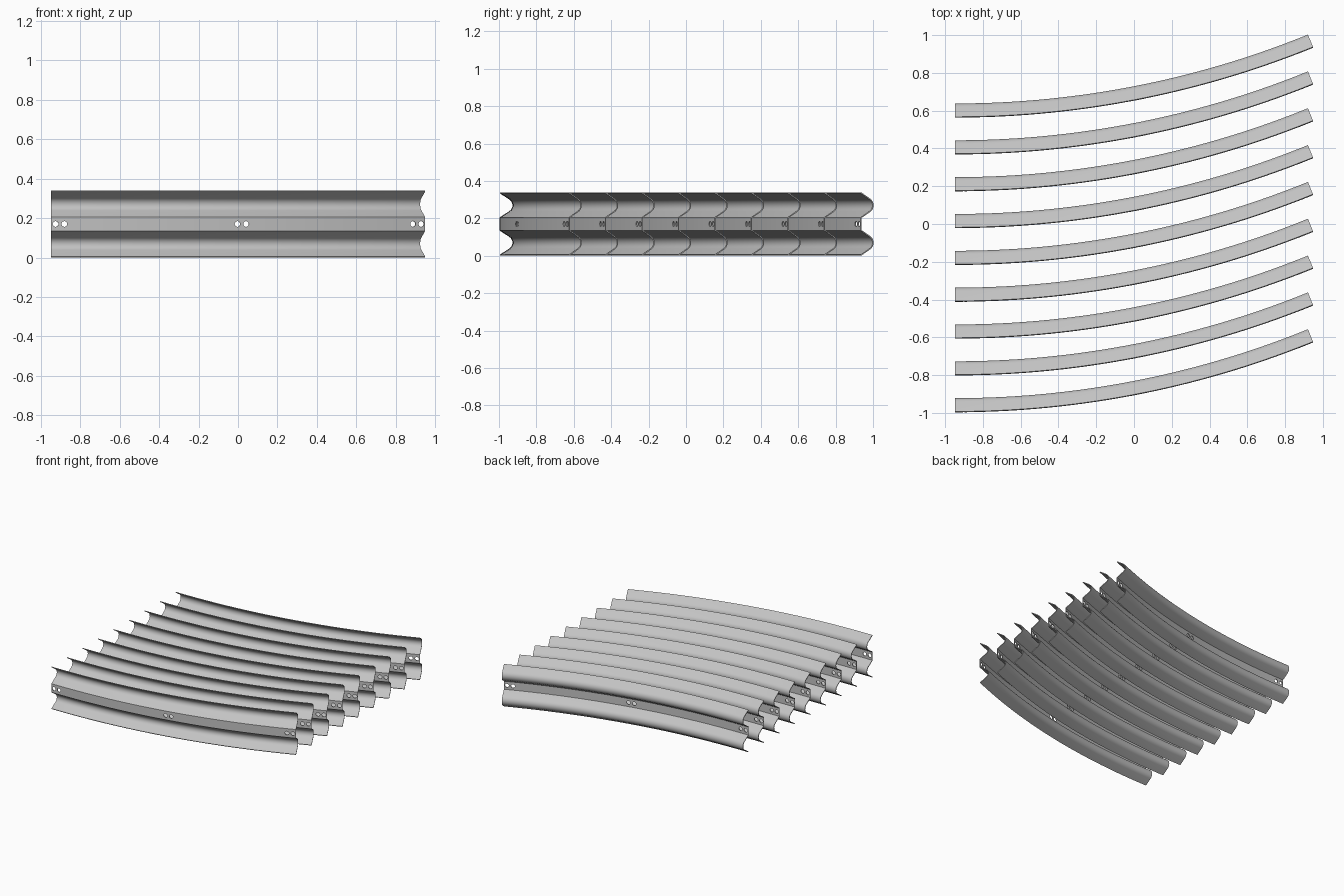
import bpy, bmesh, math

if "Cube" in bpy.data.objects:
    bpy.data.objects.remove(bpy.data.objects["Cube"])

R = 5.04                     # radius of the front face of every rail
LENGTH = 1.944               # arc length of a rail
SHEET = 0.006                # metal thickness
COUNT, SPACING = 9, 0.195
MID_Z, WEB, WAVE = 0.17, 0.0325, 0.0675   # centre height, half web, half wave
DEPTH = 0.072                # depth of the wave's sheet centre
HOLE_R, CELL = 0.0145, 0.0445

steel = bpy.data.materials.new("galvanised grey")
steel.diffuse_color = (0.54, 0.54, 0.54, 1)
steel.use_nodes = True
steel.node_tree.nodes["Principled BSDF"].inputs["Base Color"].default_value = steel.diffuse_color


def wave(centre_z):
    """One rounded wave of the section, listed top to bottom as (depth, z)."""
    a = math.radians(33)
    half = WAVE - 0.001
    depth = DEPTH - SHEET / 2
    c = (depth - half * math.cos(a)) / (1 - math.sin(a))
    r = depth - c
    pts = [(0, centre_z + half)]
    for i in range(11):
        t = (math.pi / 2 - a) * (1 - i / 5)
        pts.append((c + r * math.cos(t), centre_z + r * math.sin(t)))
    return pts + [(0, centre_z - half)]


upper = wave(MID_Z + WEB + WAVE)
section = upper + wave(MID_Z - WEB - WAVE)
web_row = len(upper) - 1     # flat web between the two waves

# Stations along the rail: pairs of bolt-hole cells at both ends and the middle
holes = [0, CELL, LENGTH / 2 - CELL, LENGTH / 2, LENGTH - 2 * CELL, LENGTH - CELL]
stations = [0, CELL, 2 * CELL]
for a, b in ((2 * CELL, LENGTH / 2 - CELL), (LENGTH / 2 + CELL, LENGTH - 2 * CELL)):
    stations += [a + (b - a) * i / 14 for i in range(1, 15)]
    if b < LENGTH / 2:
        stations += [LENGTH / 2, LENGTH / 2 + CELL]
stations += [LENGTH - CELL, LENGTH]


def bend(s, depth, z):
    """Wrap a point of the straight rail onto the curve."""
    r, t = R - depth - SHEET / 2, s / R
    return (-0.947 + r * math.sin(t), R - r * math.cos(t), z)


bm = bmesh.new()
grid = [[bm.verts.new(bend(s, d, z)) for d, z in section] for s in stations]
for i in range(len(stations) - 1):
    for j in range(len(section) - 1):
        quad = [grid[i][j], grid[i][j + 1], grid[i + 1][j + 1], grid[i + 1][j]]
        s0 = stations[i]
        if j == web_row and any(abs(s0 - h) < 1e-5 for h in holes):
            # Bolt hole: a ring of faces between the cell and a circle
            mid = (s0 + stations[i + 1]) / 2
            ring = []
            for k in range(16):
                t = math.radians(135 + 22.5 * k)
                ring.append(bm.verts.new(bend(mid + HOLE_R * math.cos(t), 0,
                                              MID_Z + HOLE_R * math.sin(t))))
            for q in range(4):
                arc = [ring[(4 * q + k) % 16] for k in range(4, -1, -1)]
                bm.faces.new([quad[q], quad[(q + 1) % 4]] + arc)
        else:
            bm.faces.new(quad)
bmesh.ops.recalc_face_normals(bm, faces=bm.faces)
mesh = bpy.data.meshes.new("guard_rail")
bm.to_mesh(mesh)
bm.free()
mesh.materials.append(steel)

# Nine nested rails, front to back
for n in range(COUNT):
    rail = bpy.data.objects.new(f"guard_rail_{n + 1}", mesh.copy())
    bpy.context.collection.objects.link(rail)
    rail.location.y = -0.997 + SPACING * n
    solid = rail.modifiers.new("sheet", 'SOLIDIFY')
    solid.thickness = SHEET
    solid.offset = 0
    bpy.ops.object.select_all(action='DESELECT')
    rail.select_set(True)
    bpy.context.view_layer.objects.active = rail
    bpy.ops.object.modifier_apply(modifier="sheet")
    bpy.ops.object.shade_smooth_by_angle(angle=math.radians(25))
